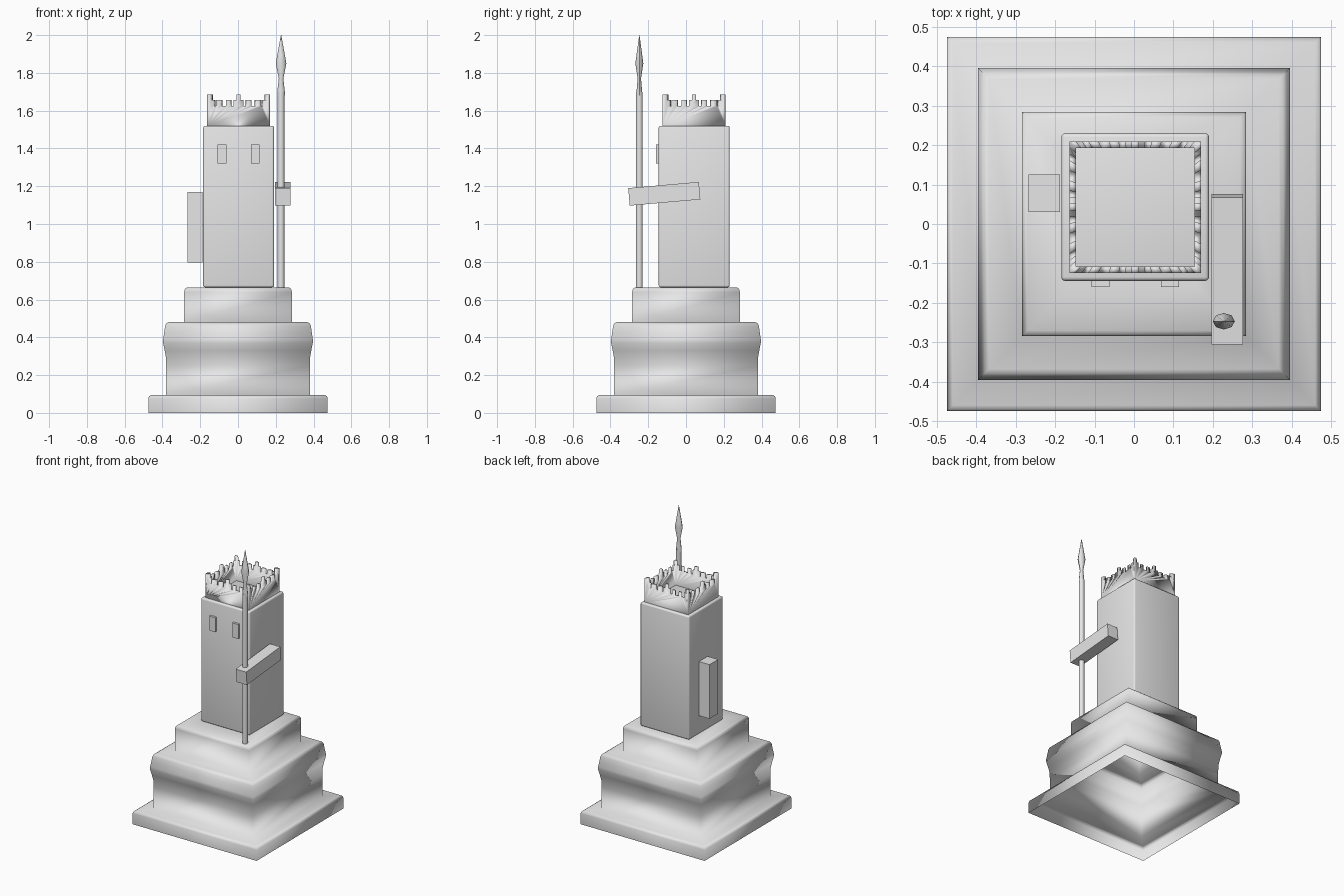
import bpy, bmesh, math
from mathutils import Matrix

if "Cube" in bpy.data.objects:
    bpy.data.objects.remove(bpy.data.objects["Cube"])

stone = bpy.data.materials.new("pale grey stone")
stone.use_nodes = True
GREY = (0.8, 0.8, 0.8, 1)
stone.diffuse_color = GREY
stone.node_tree.nodes["Principled BSDF"].inputs["Base Color"].default_value = GREY

TOWER_X, TOWER_Y, LEDGE, ROOF = 0.003, 0.043, 0.665, 1.52


def finish(name, bm, smooth=False):
    mesh = bpy.data.meshes.new(name)
    for f in bm.faces:
        f.smooth = smooth
    bm.to_mesh(mesh)
    bm.free()
    mesh.materials.append(stone)
    ob = bpy.data.objects.new(name, mesh)
    bpy.context.collection.objects.link(ob)
    return ob


def box(name, center, size, tilt=0.0, bevel=0.0):
    bm = bmesh.new()
    bmesh.ops.create_cube(bm, size=1, matrix=Matrix.Diagonal((*size, 1)))
    if bevel:
        bmesh.ops.bevel(bm, geom=bm.edges[:], offset=bevel, segments=3,
                        profile=0.5, affect='EDGES')
    ob = finish(name, bm, smooth=bevel > 0)
    ob.location = center
    ob.rotation_euler.x = tilt
    return ob


def loft(name, profile, sides, turn=0.0, squash=1.0, cap_bottom=True):
    """Stack regular polygons given as (radius, height) and skin them."""
    bm = bmesh.new()
    rings = []
    for r, z in profile:
        rings.append([bm.verts.new((r * math.cos(turn + math.tau * i / sides),
                                    r * squash * math.sin(turn + math.tau * i / sides), z))
                      for i in range(sides)])
    for low, high in zip(rings, rings[1:]):
        for i in range(sides):
            j = (i + 1) % sides
            bm.faces.new((low[i], low[j], high[j], high[i]))
    bm.faces.new(rings[-1])
    if cap_bottom:
        bm.faces.new(rings[0][::-1])
    return finish(name, bm, smooth=True)


# Moulded square pedestal, an open shell underneath
pedestal = [(0.475, 0), (0.475, 0.075), (0.471, 0.088), (0.46, 0.095),
            (0.38, 0.095), (0.38, 0.25), (0.381, 0.29), (0.388, 0.33),
            (0.396, 0.37), (0.396, 0.39), (0.39, 0.43), (0.386, 0.46),
            (0.38, 0.473), (0.368, 0.48), (0.285, 0.48), (0.285, 0.64),
            (0.281, 0.656), (0.27, LEDGE), (0.16, LEDGE)]
loft("pedestal", [(w * math.sqrt(2), z) for w, z in pedestal], 4,
     turn=math.pi / 4, cap_bottom=False)

# Tower body with softened edges
tower = box("tower_body", (TOWER_X, TOWER_Y, (LEDGE + ROOF) / 2),
            (0.375, 0.375, ROOF - LEDGE), bevel=0.01)

# Crenellated crown: half a silhouette, mirrored, then four mitred walls
HALF, INNER = 0.167, 0.9
TALL, MID, GAP = 1.685, 1.657, 1.625
slots = [(2, TALL), (5, MID), (8, GAP), (13, MID), (18, GAP),
         (23, MID), (26, GAP), (29, MID), (32, TALL)]
right_half, start = [], 0
for end, height in slots:
    right_half += [(start / 32 * HALF, height), (end / 32 * HALF, height)]
    start = end
right_half = right_half[1:]
outline = [(-x, z) for x, z in reversed(right_half)] + right_half
outline = [(-HALF, ROOF - 0.005)] + outline + [(HALF, ROOF - 0.005)]

bm = bmesh.new()
for side in range(4):
    spin = Matrix.Rotation(side * math.pi / 2, 3, 'Z')
    place = [[bm.verts.new(spin @ Matrix.Diagonal((s, s, 1)) @
                           Matrix.Translation((x, -HALF, z)).translation)
              for x, z in outline] for s in (1, INNER)]
    outer, inner = place
    bm.faces.new(outer[::-1])
    bm.faces.new(inner)
    for i in range(len(outline) - 1):
        bm.faces.new((outer[i], outer[i + 1], inner[i + 1], inner[i]))
bmesh.ops.remove_doubles(bm, verts=bm.verts[:], dist=0.0002)
crown = finish("crown", bm, smooth=True)
crown.location = (TOWER_X, TOWER_Y, 0)

# Two raised windows on the front
for side, x in (("left", 0.091), ("right", -0.085)):
    box("window_" + side, (x, -0.145, 1.37), (0.046, 0.03, 0.1))

# Hanging right arm and raised left arm
box("right_arm", (-0.228, 0.078, 0.983), (0.08, 0.095, 0.375))
box("left_arm", (0.237, -0.115, 1.16), (0.08, 0.375, 0.093), tilt=math.radians(5))

# Spear: round shaft and flattened leaf-shaped head
shaft = loft("spear_shaft", [(0.018, LEDGE - 0.005), (0.018, 1.7)], 12)
head = loft("spear_head", [(0.02, 1.68), (0.02, 1.7), (0.012, 1.77),
                           (0.028, 1.85), (0.021, 1.89), (0.001, 2.0)], 8, squash=0.75)
for part in (shaft, head):
    part.location = (0.228, -0.247, 0)

# Keep hard edges crisp on the tower and spear
for ob in bpy.context.selected_objects:
    ob.select_set(False)
for ob in (tower, shaft, head):
    ob.select_set(True)
bpy.context.view_layer.objects.active = tower
bpy.ops.object.shade_smooth_by_angle(angle=math.radians(50))
